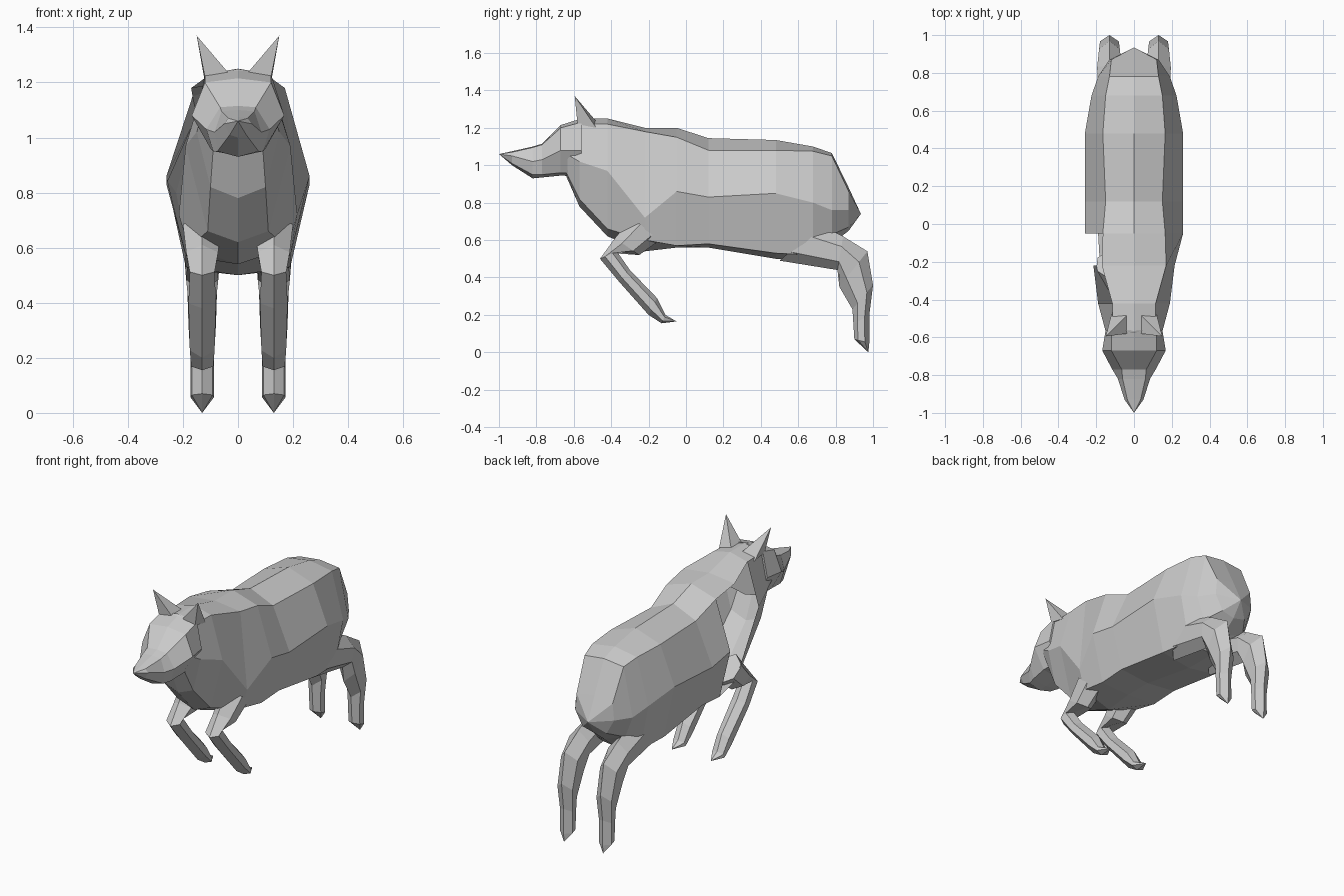
import bpy
import bmesh
from mathutils import Vector

cube = bpy.data.objects.get("Cube")
if cube:
    bpy.data.objects.remove(cube, do_unlink=True)

grey = bpy.data.materials.new("plain_grey")
grey.use_nodes = True
GREY = (0.6, 0.6, 0.6, 1)
grey.diffuse_color = GREY
grey.node_tree.nodes["Principled BSDF"].inputs["Base Color"].default_value = GREY


def loft(name, rings, tip=None, skip=(), close_start=True):
    """Skin rings of points; skip holds (ring, segment) pairs left open."""
    bm = bmesh.new()
    rows = [[bm.verts.new(p) for p in ring] for ring in rings]
    n = len(rows[0])
    for i, (a, b) in enumerate(zip(rows, rows[1:])):
        for j in range(n):
            if (i, j) not in skip:
                k = (j + 1) % n
                bm.faces.new((a[j], a[k], b[k], b[j]))
    if close_start:
        bm.faces.new(rows[0])
    if tip:
        t = bm.verts.new(tip)
        for j in range(n):
            bm.faces.new((rows[-1][j], rows[-1][(j + 1) % n], t))
    else:
        bm.faces.new(rows[-1])
    bmesh.ops.recalc_face_normals(bm, faces=bm.faces)
    mesh = bpy.data.meshes.new(name)
    bm.to_mesh(mesh)
    bm.free()
    mesh.materials.append(grey)
    ob = bpy.data.objects.new(name, mesh)
    bpy.context.collection.objects.link(ob)
    return ob


def section(y, top, ws, zs, w, zw, wl, zl, bottom):
    """Eight-sided trunk section: spine, shoulder, flank, lower side, belly."""
    half = [(ws, zs), (w, zw), (wl, zl)]
    return ([(0, y, top)] + [(x, y, z) for x, z in half] + [(0, y, bottom)]
            + [(-x, y, z) for x, z in reversed(half)])


# Trunk, with the open panel behind the right shoulder
body = [
    section(-.64, 1.20, .10, 1.18, .14, 1.06, .09, .96, .94),
    section(-.57, 1.25, .11, 1.22, .15, 1.02, .10, .82, .78),
    section(-.42, 1.25, .115, 1.22, .19, .97, .11, .66, .62),
    section(-.22, 1.20, .17, 1.18, .215, .72, .18, .60, .54),
    section(-.05, 1.20, .165, 1.15, .26, .86, .19, .57, .56),
    section(.12, 1.145, .15, 1.08, .26, .83, .19, .58, .56),
    section(.48, 1.135, .165, 1.08, .26, .85, .19, .53, .50),
    section(.68, 1.10, .15, 1.075, .225, .80, .17, .52, .50),
    section(.78, 1.065, .13, 1.05, .19, .76, .14, .63, .58),
    section(.87, .88, .12, .86, .13, .76, .08, .67, .65),
]
loft("body", body, tip=(0, .935, .74), skip={(2, 6), (3, 6), (3, 5)})

# Head tapering to a pointed snout
head = [
    section(-.56, 1.25, .12, 1.23, .15, 1.08, .10, .96, .94),
    section(-.67, 1.215, .12, 1.20, .168, 1.08, .10, .96, .945),
    section(-.77, 1.115, .065, 1.11, .115, 1.03, .09, .95, .935),
    section(-.82, 1.10, .06, 1.095, .085, 1.02, .075, .95, .93),
    section(-.93, 1.075, .035, 1.07, .05, 1.05, .03, 1.01, 1.0),
]
loft("head", head, tip=(0, -1, 1.06))


def leg_ring(front, back, side, width, x=.13):
    """Six-sided leg section between a front and a back point (y, z)."""
    f, b = Vector(front), Vector(back)
    p, q = f.lerp(b, .3), f.lerp(b, .75)
    return [(side * cx, v.x, v.y) for cx, v in (
        (x, f), (x + width, p), (x + width * .9, q),
        (x, b), (x - width * .9, q), (x - width, p))]


FRONT_LEG = [
    ((-.29, .72), (-.14, .60), .07),
    ((-.38, .61), (-.25, .52), .058),
    ((-.46, .50), (-.37, .54), .045),
    ((-.36, .38), (-.30, .44), .05),
    ((-.20, .20), (-.155, .29), .045),
    ((-.13, .155), (-.11, .20), .04),
]
HIND_LEG = [
    ((.72, .68), (.50, .49), .06),
    ((.84, .62), (.81, .44), .065),
    ((.97, .54), (.82, .35), .055),
    ((1.0, .36), (.89, .23), .05),
    ((.98, .20), (.895, .15), .042),
    ((.98, .05), (.90, .07), .042),
]

# Paired legs and ears
for label, s in (("left", 1), ("right", -1)):
    loft("front_leg_" + label, [leg_ring(f, b, s, w) for f, b, w in FRONT_LEG],
         tip=(s * .13, -.05, .165))
    loft("hind_leg_" + label, [leg_ring(f, b, s, w) for f, b, w in HIND_LEG],
         tip=(s * .13, .975, 0))
    base = [(s * x, y, z) for x, y, z in (
        (.035, -.58, 1.235), (.12, -.58, 1.22), (.12, -.48, 1.20), (.035, -.48, 1.235))]
    loft("ear_" + label, [base], tip=(s * .15, -.595, 1.37))
